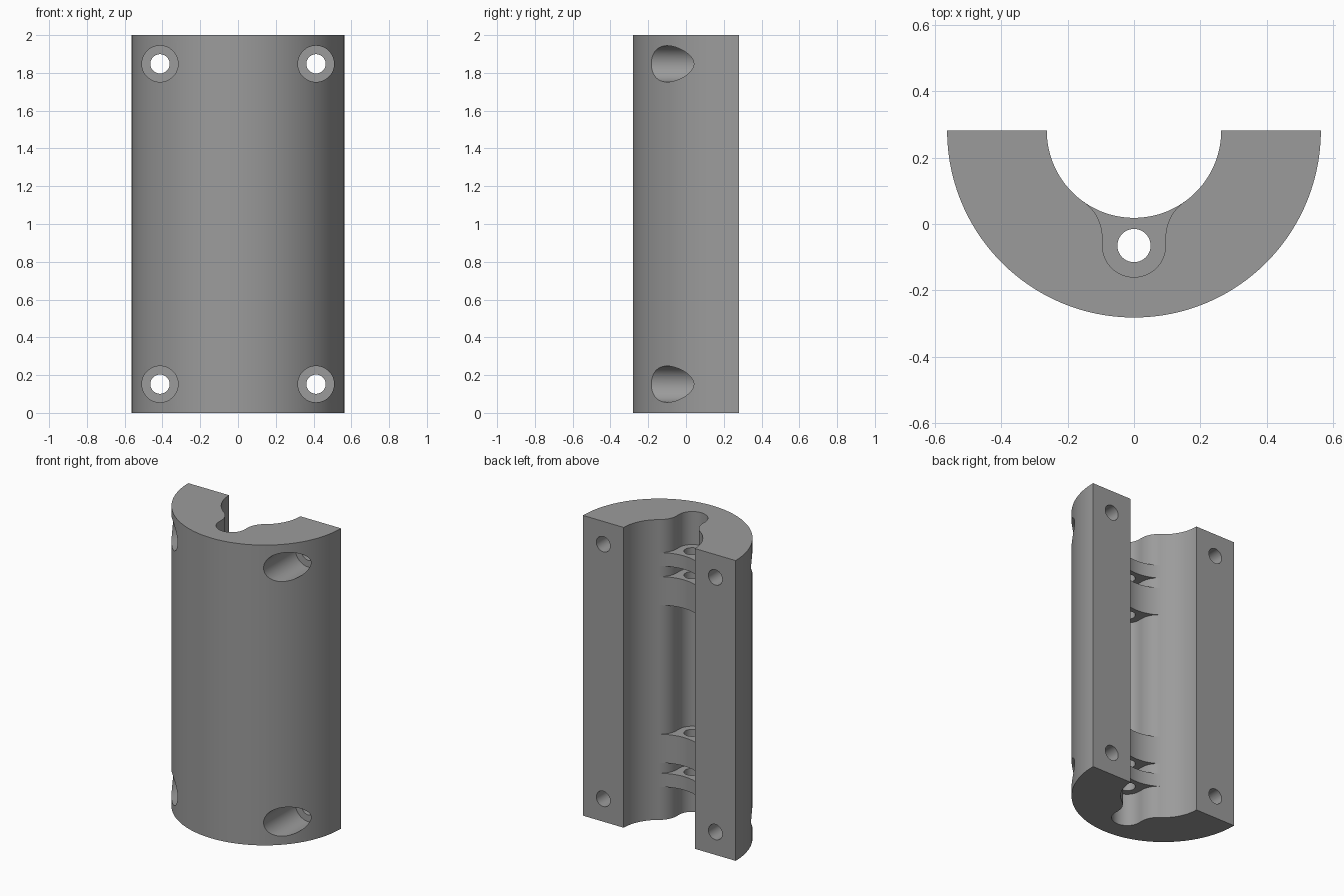
import bpy, bmesh, math
from mathutils import Matrix

if "Cube" in bpy.data.objects:
    bpy.data.objects.remove(bpy.data.objects["Cube"])

R_OUT, R_BORE, CY, H = 0.5625, 0.2625, 0.281, 2.0

grey = bpy.data.materials.new("plain grey")
grey.diffuse_color = (0.33, 0.33, 0.33, 1)
grey.use_nodes = True
grey.node_tree.nodes["Principled BSDF"].inputs["Base Color"].default_value = grey.diffuse_color


def arc(cx, cy, r, a0, a1, n):
    """Points along an arc, angles in degrees."""
    return [(cx + r * math.cos(math.radians(a0 + (a1 - a0) * i / n)),
             cy + r * math.sin(math.radians(a0 + (a1 - a0) * i / n))) for i in range(n + 1)]


def make(name, bm):
    bmesh.ops.recalc_face_normals(bm, faces=bm.faces)
    me = bpy.data.meshes.new(name)
    bm.to_mesh(me)
    bm.free()
    me.materials.append(grey)
    ob = bpy.data.objects.new(name, me)
    bpy.context.collection.objects.link(ob)
    return ob


def prism(name, pts, z0, z1):
    bm = bmesh.new()
    face = bm.faces.new([bm.verts.new((x, y, z0)) for x, y in pts])
    new = bmesh.ops.extrude_face_region(bm, geom=[face])["geom"]
    bmesh.ops.translate(bm, vec=(0, 0, z1 - z0),
                        verts=[v for v in new if isinstance(v, bmesh.types.BMVert)])
    return make(name, bm)


def hole(name, x, z, r, y0, y1):
    """Round cutter running along y."""
    bm = bmesh.new()
    bmesh.ops.create_cone(bm, cap_ends=True, segments=48, radius1=r, radius2=r, depth=y1 - y0,
                          matrix=Matrix.Translation((x, (y0 + y1) / 2, z))
                          @ Matrix.Rotation(math.pi / 2, 4, 'X'))
    return make(name, bm)


# Half sleeve body
body = prism("half_sleeve",
             arc(0, CY, R_OUT, 180, 360, 96) + arc(0, CY, R_BORE, 360, 180, 64), 0, H)
cutters = []

# Channel behind the bore, blended into it by fillets, interrupted by four ribs
W, PY, FR = 0.095, -0.065, 0.13
fx = W + FR
fy = CY - math.sqrt((R_BORE + FR) ** 2 - fx ** 2)
touch = math.degrees(math.atan2(CY - fy, -fx))
right = arc(fx, fy, FR, touch, 180, 14)
left = [(-x, y) for x, y in reversed(right)]
profile = right + arc(0, PY, W, 0, -180, 28) + left
profile += [(left[-1][0], 0.2), (right[0][0], 0.2)]
for z0, z1 in ((-0.1, 0.22), (0.31, 0.38), (0.57, 1.43), (1.62, 1.69), (1.78, 2.1)):
    cutters.append(prism("channel_cutter", profile, z0, z1))

# Rod hole through the ribs
cutters.append(prism("rod_cutter", arc(0, PY, 0.05, 0, 352.5, 47), 0.15, 1.85))

# Counterbored screw holes at the four corners
for sx in (-1, 1):
    for z in (0.152, 1.848):
        cutters.append(hole("screw_cutter", sx * 0.413, z, 0.051, -0.6, 0.5))
        cutters.append(hole("counterbore_cutter", sx * 0.413, z, 0.096, -0.6, 0.15))

for c in cutters:
    m = body.modifiers.new("cut", 'BOOLEAN')
    m.operation, m.solver, m.object = 'DIFFERENCE', 'EXACT', c

# Apply the cuts and drop the cutters
bpy.context.view_layer.update()
mesh = bpy.data.meshes.new_from_object(body.evaluated_get(bpy.context.evaluated_depsgraph_get()))
body.modifiers.clear()
body.data = mesh
for c in cutters:
    bpy.data.objects.remove(c)

bpy.context.view_layer.objects.active = body
body.select_set(True)
bpy.ops.object.shade_smooth_by_angle(angle=math.radians(30))
